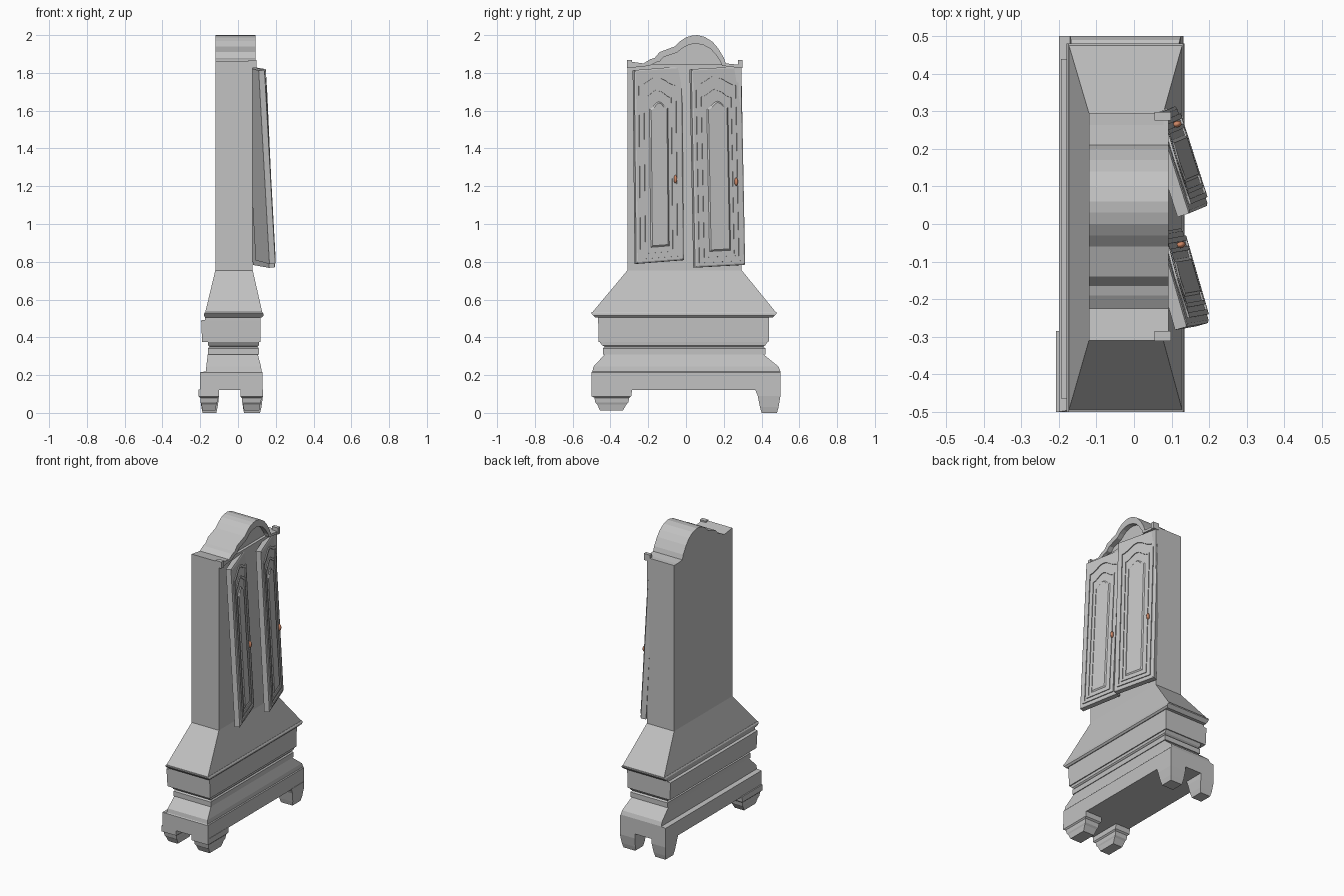
import bpy, bmesh, math
from mathutils import Vector

cube = bpy.data.objects.get("Cube")
if cube:
    bpy.data.objects.remove(cube)


def material(name, rgb):
    m = bpy.data.materials.new(name)
    m.use_nodes = True
    m.diffuse_color = (*rgb, 1)
    m.node_tree.nodes["Principled BSDF"].inputs["Base Color"].default_value = (*rgb, 1)
    return m


GREY = material("grey_paint", (0.54, 0.54, 0.54))
COPPER = material("copper", (0.62, 0.24, 0.13))


def finish(name, bm, mat=GREY):
    bmesh.ops.recalc_face_normals(bm, faces=bm.faces)
    mesh = bpy.data.meshes.new(name)
    bm.to_mesh(mesh)
    bm.free()
    mesh.materials.append(mat)
    ob = bpy.data.objects.new(name, mesh)
    bpy.context.collection.objects.link(ob)
    return ob


def loft(bm, rings, cap=True):
    """Skin a list of closed loops with equal point counts."""
    loops = [[bm.verts.new(p) for p in ring] for ring in rings]
    n = len(loops[0])
    for a, b in zip(loops, loops[1:]):
        for i in range(n):
            j = (i + 1) % n
            bm.faces.new((a[i], a[j], b[j], b[i]))
    if cap:
        bm.faces.new(loops[0])
        bm.faces.new(loops[-1])


def rect_stack(name, levels):
    """Stack of rectangles: (z, x0, x1, y0, y1)."""
    bm = bmesh.new()
    loft(bm, [[(x0, y0, z), (x1, y0, z), (x1, y1, z), (x0, y1, z)]
              for z, x0, x1, y0, y1 in levels])
    return finish(name, bm)


def extrude_x(name, outline, x0, x1):
    bm = bmesh.new()
    loft(bm, [[(x, y, z) for y, z in outline] for x in (x0, x1)])
    return finish(name, bm)


# Bulging base
rect_stack("base", [
    (.12, -.2, .13, -.5, .5), (.215, -.2, .13, -.5, .5),
    (.22, -.17, .125, -.495, .5), (.245, -.168, .122, -.49, .49),
    (.31, -.16, .105, -.43, .41)])

# Waist moulding and drawer section
rect_stack("waist_moulding", [
    (.31, -.16, .11, -.44, .42), (.342, -.16, .11, -.44, .42),
    (.35, -.152, .103, -.43, .41), (.358, -.16, .11, -.445, .42),
    (.38, -.16, .112, -.46, .435)])
rect_stack("drawer_section", [
    (.375, -.19, .118, -.462, .438), (.49, -.195, .12, -.465, .44),
    (.492, -.175, .12, -.465, .44), (.51, -.175, .12, -.465, .44)])

# Ledge and sloping shoulder
rect_stack("ledge", [
    (.505, -.175, .125, -.48, .46), (.515, -.18, .135, -.49, .47),
    (.525, -.18, .135, -.5, .48), (.533, -.175, .13, -.5, .48)])
rect_stack("shoulder", [(.53, -.174, .129, -.498, .478), (.755, -.12, .078, -.31, .295)])

# Tall cabinet body
rect_stack("cabinet_body", [(.75, -.12, .078, -.31, .295), (1.845, -.12, .078, -.31, .295)])

# Feet: moulded on one end, tapered brackets on the other
for side, x0, x1 in (("back", -.208, -.1), ("front", .012, .132)):
    rect_stack(side + "_moulded_foot", [
        (.125, x0, x1, -.5, -.285), (.088, x0, x1, -.5, -.29),
        (.08, x0 + .008, x1 - .008, -.485, -.3), (.055, x0 + .01, x1 - .01, -.48, -.305),
        (.045, x0 + .014, x1 - .014, -.47, -.315), (.012, x0 + .02, x1 - .02, -.455, -.335)])
    rect_stack(side + "_bracket_foot", [
        (.125, x0 + .008, x1, .365, .5), (.09, x0 + .008, x1, .38, .5),
        (.03, x0 + .014, x1 - .008, .392, .49), (0, x0 + .02, x1 - .015, .4, .482)])

# Arched crest with a projecting band
arch = [(-.31, 1.862), (-.225, 1.85), (-.19, 1.872), (-.165, 1.88), (-.14, 1.91),
        (-.06, 1.94), (-.03, 1.968), (0, 1.988), (.03, 1.997), (.06, 2), (.1, 1.99),
        (.14, 1.965), (.17, 1.93), (.2, 1.88), (.21, 1.85), (.295, 1.842)]
floor = 1.83
extrude_x("crest", [(-.31, floor)] + arch + [(.295, floor)], -.12, .06)
inner = [(y * .88 + .006, max(floor - .008, floor + (z - floor) * .78 - .008)) for y, z in arch]
inner[0], inner[-1] = (-.31, floor - .005), (.295, floor - .005)
extrude_x("crest_band", arch + inner[::-1], .058, .092)
for side, y0, y1 in (("right", -.312, -.285), ("left", .275, .298)):
    rect_stack(side + "_crest_ear", [(1.825, .055, .098, y0, y1), (1.868, .055, .098, y0, y1)])


def arched_loop(w, h, margin, top, rise):
    """Door panel outline in door coordinates with a curved top."""
    steps = 10
    pts = [(margin, margin), (w - margin, margin)]
    for i in range(steps + 1):
        t = i / steps
        x = w - margin - t * (w - 2 * margin)
        pts.append((x, h - top + rise * (1 - math.cos(math.tau * t)) / 2))
    return pts


def door(name, low_near, low_far, high_near):
    """Tilted door: three corners of its front face."""
    o = Vector(low_near)
    u, v = Vector(low_far) - o, Vector(high_near) - o
    w, h = u.length, v.length
    u.normalize()
    v.normalize()
    n = u.cross(v).normalized()

    def place(points, depth):
        return [o + u * a + v * b + n * depth for a, b in points]

    corners = [(0, 0), (w, 0), (w, h), (0, h)]
    lip = [(.008, .008), (w - .008, .008), (w - .008, h - .008), (.008, h - .008)]
    bm = bmesh.new()
    loft(bm, [place(corners, -.038), place(corners, -.006), place(lip, -.002)])
    finish(name, bm)

    # Raised arched frames around a raised centre panel
    for k, (m, t, rise, wide, high) in enumerate(
            ((.022, .085, .045, .014, .004), (.05, .15, .04, .012, .003))):
        bm = bmesh.new()
        a = arched_loop(w, h, m, t, rise)
        b = arched_loop(w, h, m + wide, t + wide, rise)
        loft(bm, [place(a, -.004), place(a, high), place(b, high), place(b, -.004)], cap=False)
        finish(name + ("_outer_frame", "_inner_frame")[k], bm)
    bm = bmesh.new()
    a = arched_loop(w, h, .078, .21, .035)
    b = arched_loop(w, h, .088, .22, .035)
    loft(bm, [place(a, -.004), place(b, .004)])
    finish(name + "_centre_panel", bm)

    # Knob
    bm = bmesh.new()
    bmesh.ops.create_uvsphere(bm, u_segments=12, v_segments=8, radius=1)
    for vert in bm.verts:
        c = vert.co
        vert.co = o + u * (w - .045 + c.x * .009) + v * (h * .42 + c.y * .022) + n * (.006 + c.z * .013)
    knob = finish(name + "_knob", bm, COPPER)
    for p in knob.data.polygons:
        p.use_smooth = True


door("right_door", (.203, -.262, .79), (.13, -.01, .81), (.146, -.272, 1.815))
door("left_door", (.2, .05, .77), (.115, .315, .785), (.152, .03, 1.82))
